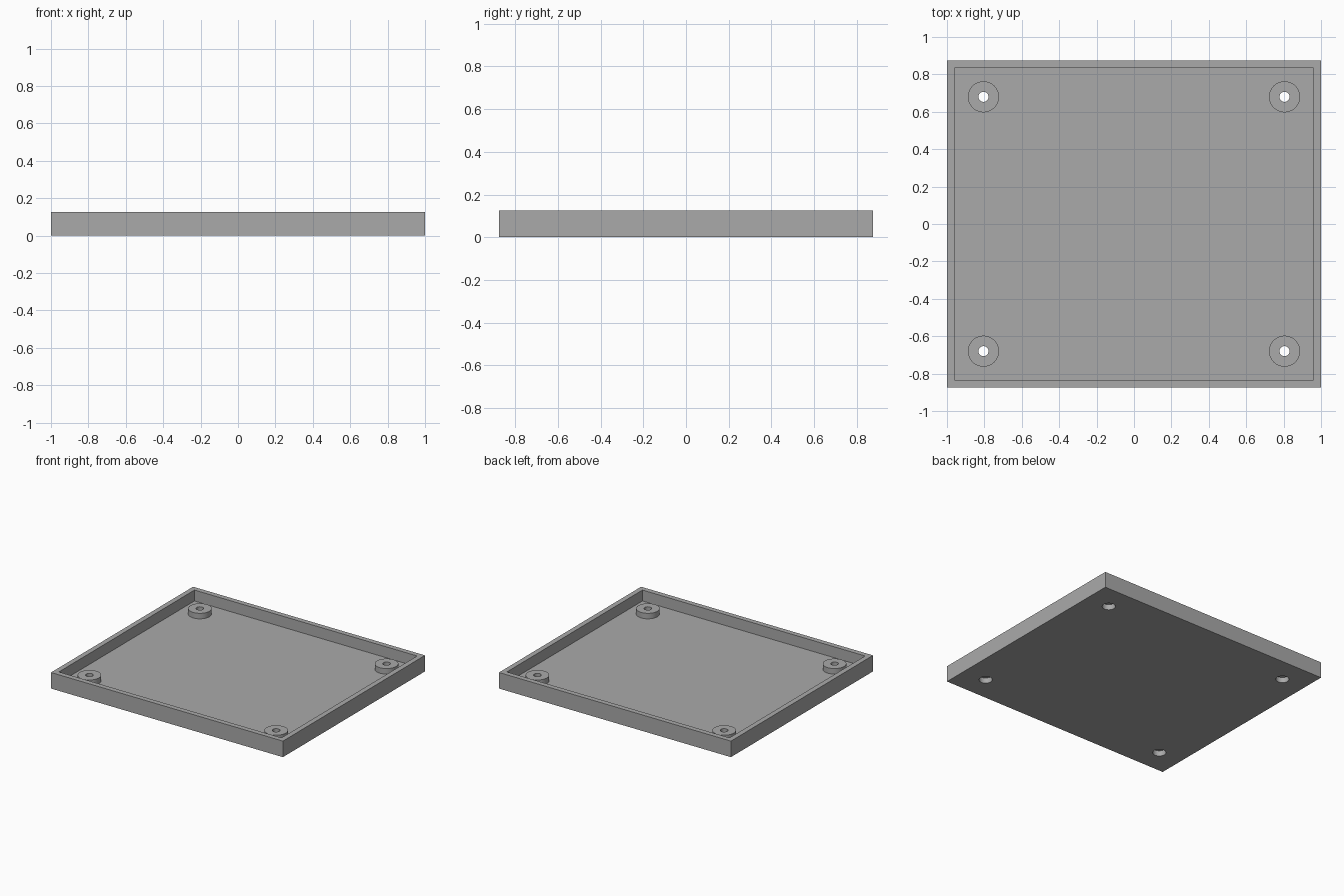
import bpy
import math

if "Cube" in bpy.data.objects:
    bpy.data.objects.remove(bpy.data.objects["Cube"], do_unlink=True)

HALF_X, HALF_Y, HEIGHT = 1.0, 0.875, 0.125
WALL = FLOOR = 0.04
POST_X, POST_Y, POST_TOP = 0.805, 0.68, 0.083
RECESS_DEPTH = 0.042

# Single grey plastic
grey = bpy.data.materials.new("grey plastic")
grey.use_nodes = True
colour = (0.4, 0.4, 0.4, 1)
grey.diffuse_color = colour
grey.node_tree.nodes["Principled BSDF"].inputs["Base Color"].default_value = colour


def box(name, half_x, half_y, low, high):
    bpy.ops.mesh.primitive_cube_add(size=2, location=(0, 0, (low + high) / 2))
    obj = bpy.context.object
    obj.name = name
    obj.scale = (half_x, half_y, (high - low) / 2)
    bpy.ops.object.transform_apply(location=True, scale=True)
    obj.data.materials.append(grey)
    return obj


def cylinder(name, x, y, radius, low, high):
    bpy.ops.mesh.primitive_cylinder_add(vertices=64, radius=radius, depth=high - low,
                                        location=(x, y, (low + high) / 2))
    obj = bpy.context.object
    obj.name = name
    obj.data.materials.append(grey)
    return obj


def combine(target, tool, operation):
    """Apply a boolean and discard the tool."""
    mod = target.modifiers.new(operation, 'BOOLEAN')
    mod.operation, mod.object, mod.solver = operation, tool, 'EXACT'
    bpy.context.view_layer.objects.active = target
    bpy.ops.object.modifier_apply(modifier=mod.name)
    bpy.data.objects.remove(tool, do_unlink=True)


# Shallow open tray
tray = box("tray", HALF_X, HALF_Y, 0, HEIGHT)
combine(tray, box("pocket_cutter", HALF_X - WALL, HALF_Y - WALL, FLOOR, HEIGHT * 2), 'DIFFERENCE')

# Corner screw posts with a through hole and a wider recess underneath
for x in (-POST_X, POST_X):
    for y in (-POST_Y, POST_Y):
        combine(tray, cylinder("screw_post", x, y, 0.083, FLOOR / 2, POST_TOP), 'UNION')
        combine(tray, cylinder("hole_cutter", x, y, 0.027, -HEIGHT, HEIGHT), 'DIFFERENCE')
        combine(tray, cylinder("recess_cutter", x, y, 0.047, -HEIGHT, RECESS_DEPTH), 'DIFFERENCE')

# Smooth round walls, sharp rims
bpy.ops.object.select_all(action='DESELECT')
tray.select_set(True)
bpy.context.view_layer.objects.active = tray
bpy.ops.object.shade_smooth_by_angle(angle=math.radians(30))
